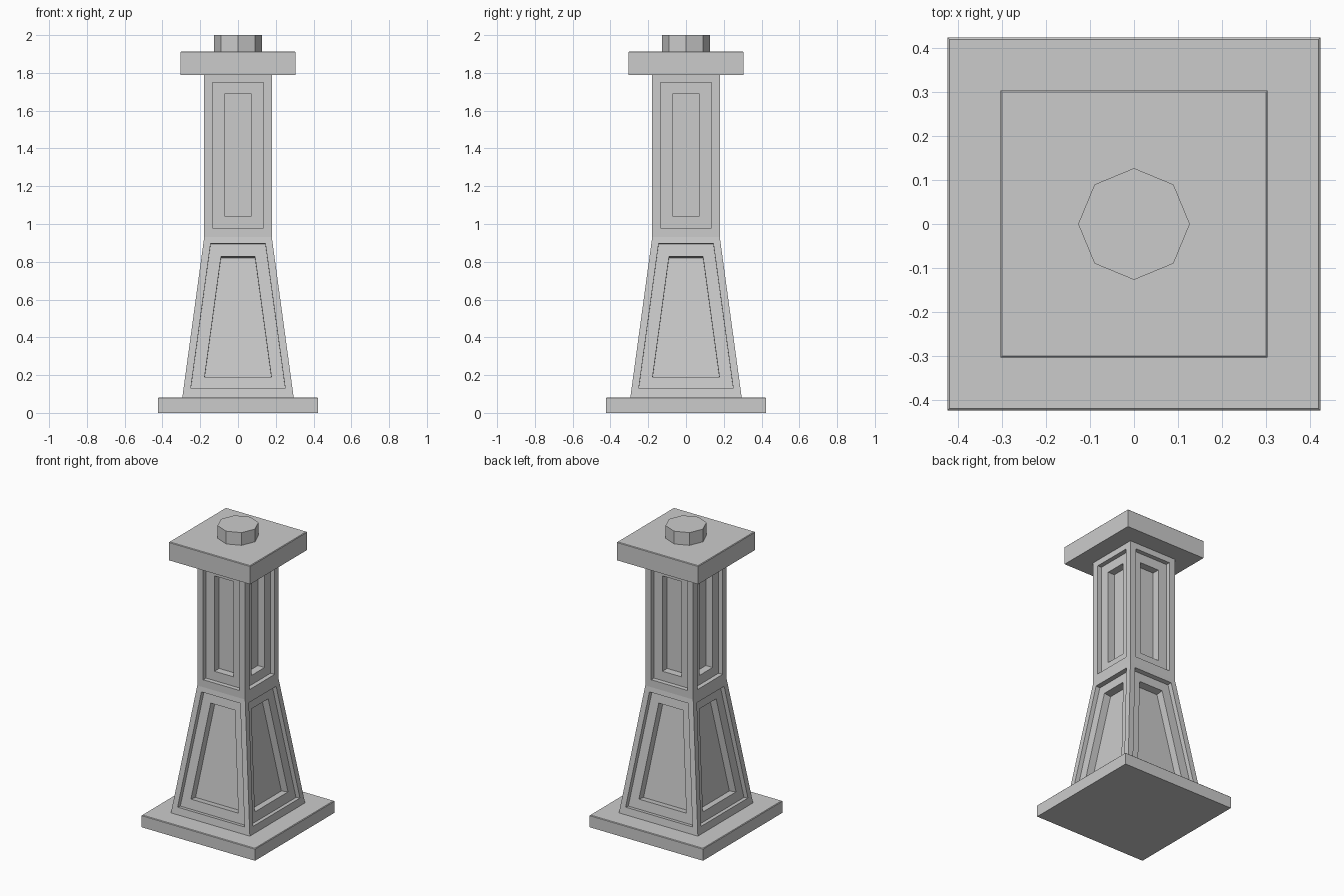
import bpy, bmesh
from math import pi
from mathutils import Vector, Matrix

if "Cube" in bpy.data.objects:
    bpy.data.objects.remove(bpy.data.objects["Cube"])


def finish(name, bm):
    bmesh.ops.remove_doubles(bm, verts=bm.verts, dist=1e-5)
    bmesh.ops.recalc_face_normals(bm, faces=bm.faces)
    mesh = bpy.data.meshes.new(name)
    bm.to_mesh(mesh)
    bm.free()
    obj = bpy.data.objects.new(name, mesh)
    bpy.context.collection.objects.link(obj)
    return obj


def plate(name, half, z0, z1, bevel=0.004):
    """Square slab with a fine chamfer round its top edge."""
    bm = bmesh.new()
    bmesh.ops.create_cube(bm, size=1)
    bmesh.ops.scale(bm, vec=(2 * half, 2 * half, z1 - z0), verts=bm.verts)
    bmesh.ops.translate(bm, vec=(0, 0, (z0 + z1) / 2), verts=bm.verts)
    top = [e for e in bm.edges if all(v.co.z > z1 - 1e-4 for v in e.verts)]
    bmesh.ops.bevel(bm, geom=top, offset=bevel, segments=1, affect='EDGES')
    return finish(name, bm)


def panelled_section(name, outline, outer, inner, depth1, depth2):
    """Four-sided section; each side has a stepped, two-level recess.
    Every outline is (bottom z, bottom half width, top z, top half width)."""
    z0, h0, z1, h1 = outline
    slope = (h1 - h0) / (z1 - z0)
    inward = Vector((0, 1, slope)).normalized()

    def ring(o, depth):
        pts = [(-o[1], o[0]), (o[1], o[0]), (o[3], o[2]), (-o[3], o[2])]
        return [Vector((x, -(h0 + slope * (z - z0)), z)) + inward * depth
                for x, z in pts]

    rings = [ring(outline, 0), ring(outer, 0), ring(outer, depth1),
             ring(inner, depth1), ring(inner, depth1 + depth2)]
    bm = bmesh.new()
    for side in range(4):
        rot = Matrix.Rotation(side * pi / 2, 3, 'Z')
        loops = [[bm.verts.new(rot @ p) for p in r] for r in rings]
        for a, b in zip(loops, loops[1:]):
            for i in range(4):
                j = (i + 1) % 4
                bm.faces.new((a[i], a[j], b[j], b[i]))
        bm.faces.new(loops[-1])
    # close the hidden ends so normals resolve outward
    for z, h in ((z0, h0), (z1, h1)):
        bm.faces.new([bm.verts.new((x * h, y * h, z))
                      for x, y in ((-1, -1), (1, -1), (1, 1), (-1, 1))])
    return finish(name, bm)


# Base slab and cap slab
plate("base_slab", 0.424, 0.0, 0.082)
plate("cap_slab", 0.304, 1.79, 1.914)

# Tapered lower pedestal and straight upper shaft
panelled_section("lower_pedestal", (0.08, 0.295, 0.93, 0.179),
                 (0.13, 0.25, 0.897, 0.145), (0.193, 0.177, 0.832, 0.09),
                 0.03, 0.05)
panelled_section("upper_shaft", (0.93, 0.179, 1.79, 0.179),
                 (0.98, 0.135, 1.75, 0.135), (1.043, 0.071, 1.687, 0.071),
                 0.03, 0.05)

# Octagonal peg on top
bm = bmesh.new()
bmesh.ops.create_cone(bm, cap_ends=True, segments=8, radius1=0.127,
                      radius2=0.127, depth=0.09,
                      matrix=Matrix.Translation((0, 0, 1.955)))
finish("top_peg", bm)
